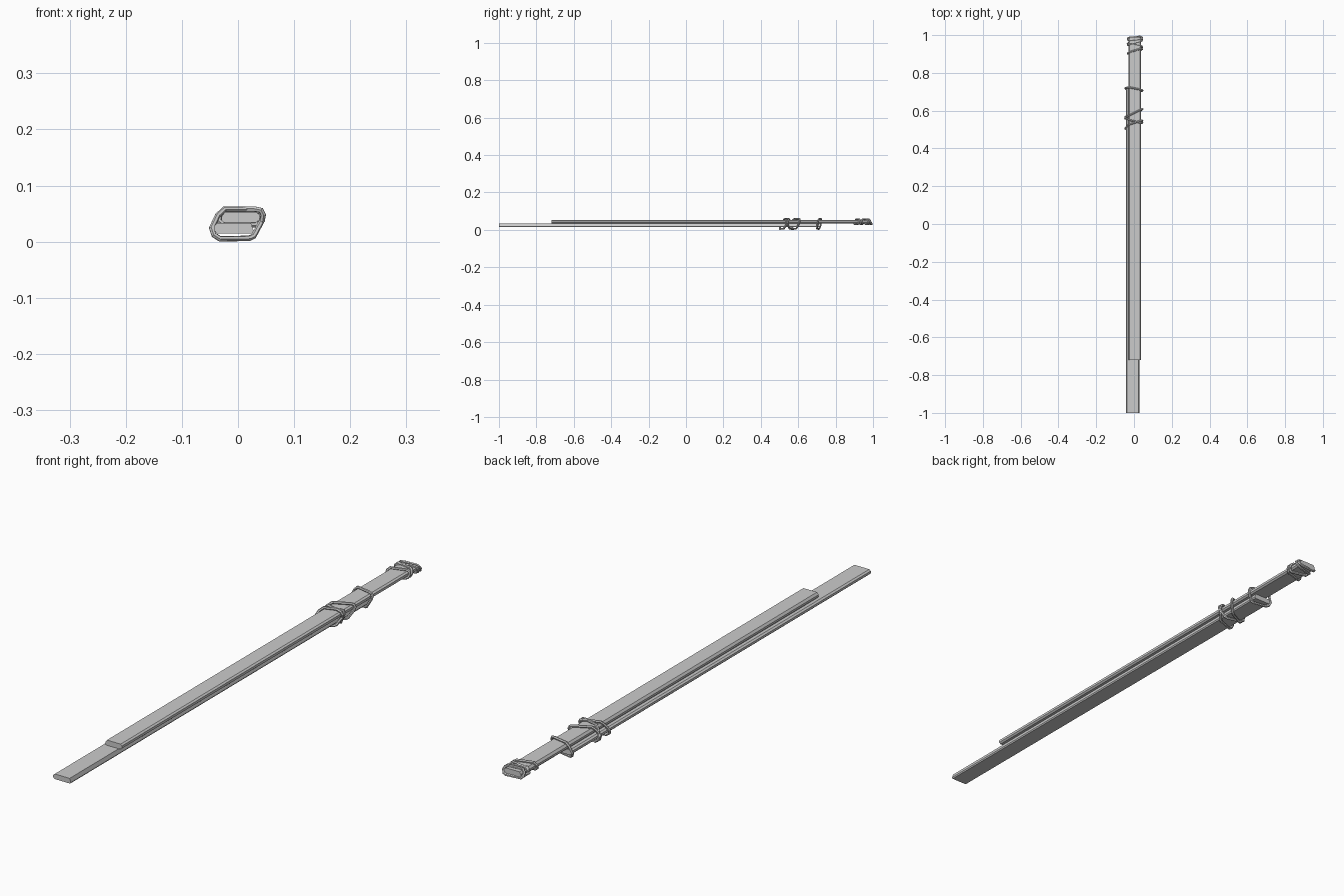
import bpy, bmesh

if "Cube" in bpy.data.objects:
    bpy.data.objects.remove(bpy.data.objects["Cube"])


def plank(name, profile, y0, y1):
    """Extrude an (x, z) outline along y."""
    bm = bmesh.new()
    face = bm.faces.new([bm.verts.new((x, y0, z)) for x, z in profile])
    res = bmesh.ops.extrude_face_region(bm, geom=[face])
    moved = [v for v in res["geom"] if isinstance(v, bmesh.types.BMVert)]
    bmesh.ops.translate(bm, verts=moved, vec=(0, y1 - y0, 0))
    bmesh.ops.recalc_face_normals(bm, faces=bm.faces)
    me = bpy.data.meshes.new(name)
    bm.to_mesh(me)
    bm.free()
    ob = bpy.data.objects.new(name, me)
    bpy.context.collection.objects.link(ob)


def rope_loop(name, section, y, tilt, lean, radius=0.005):
    """Closed cord around a section; tilt slants it across x, lean along z."""
    cu = bpy.data.curves.new(name, 'CURVE')
    cu.dimensions = '3D'
    cu.bevel_depth = radius
    cu.bevel_resolution = 1
    sp = cu.splines.new('POLY')
    sp.points.add(len(section) - 1)
    zc = sum(p[1] for p in section) / len(section)
    for pt, (x, z) in zip(sp.points, section):
        pt.co = (x, y + tilt * x + lean * (z - zc), z, 1)
    sp.use_cyclic_u = True
    ob = bpy.data.objects.new(name, cu)
    bpy.context.collection.objects.link(ob)
    # turn the cord into a mesh
    bpy.ops.object.select_all(action='DESELECT')
    ob.select_set(True)
    bpy.context.view_layer.objects.active = ob
    bpy.ops.object.convert(target='MESH')
    bpy.ops.object.shade_smooth_by_angle()


# Two overlapping flat slats with eased edges
plank("lower_slat", [(-0.037, 0.0145), (0.025, 0.0145), (0.028, 0.019), (0.023, 0.033),
                     (-0.037, 0.033), (-0.043, 0.028), (-0.043, 0.020)], -1.0, 0.72)
plank("upper_slat", [(-0.026, 0.034), (0.032, 0.034), (0.038, 0.039), (0.038, 0.048),
                     (0.032, 0.053), (-0.023, 0.053), (-0.029, 0.045), (-0.029, 0.038)], -0.72, 0.99)

# Cord path around both slats, and around the upper slat only
both = [(-0.024, 0.058), (0.030, 0.058), (0.041, 0.056), (0.045, 0.048), (0.043, 0.038),
        (0.028, 0.010), (0.020, 0.006), (-0.032, 0.005), (-0.043, 0.012),
        (-0.047, 0.024), (-0.036, 0.047)]
single = [(-0.024, 0.057), (0.033, 0.057), (0.041, 0.052), (0.043, 0.043),
          (0.038, 0.033), (0.030, 0.030), (-0.026, 0.030), (-0.034, 0.037), (-0.033, 0.048)]

# Lashing where the slats overlap
for i, (y, tilt, lean) in enumerate([(0.525, 0.35, 0.4), (0.552, -0.25, -0.3),
                                     (0.583, 0.5, 0.2), (0.712, -0.2, 0.25)]):
    rope_loop(f"lashing_{i}", both, y, tilt, lean)

# Binding at the tip of the upper slat
for i, (y, tilt, lean) in enumerate([(0.913, 0.3, 0.3), (0.945, -0.2, 0.5),
                                     (0.962, 0.3, -0.4), (0.982, 0.1, -0.6)]):
    rope_loop(f"tip_binding_{i}", single, y, tilt, lean)
